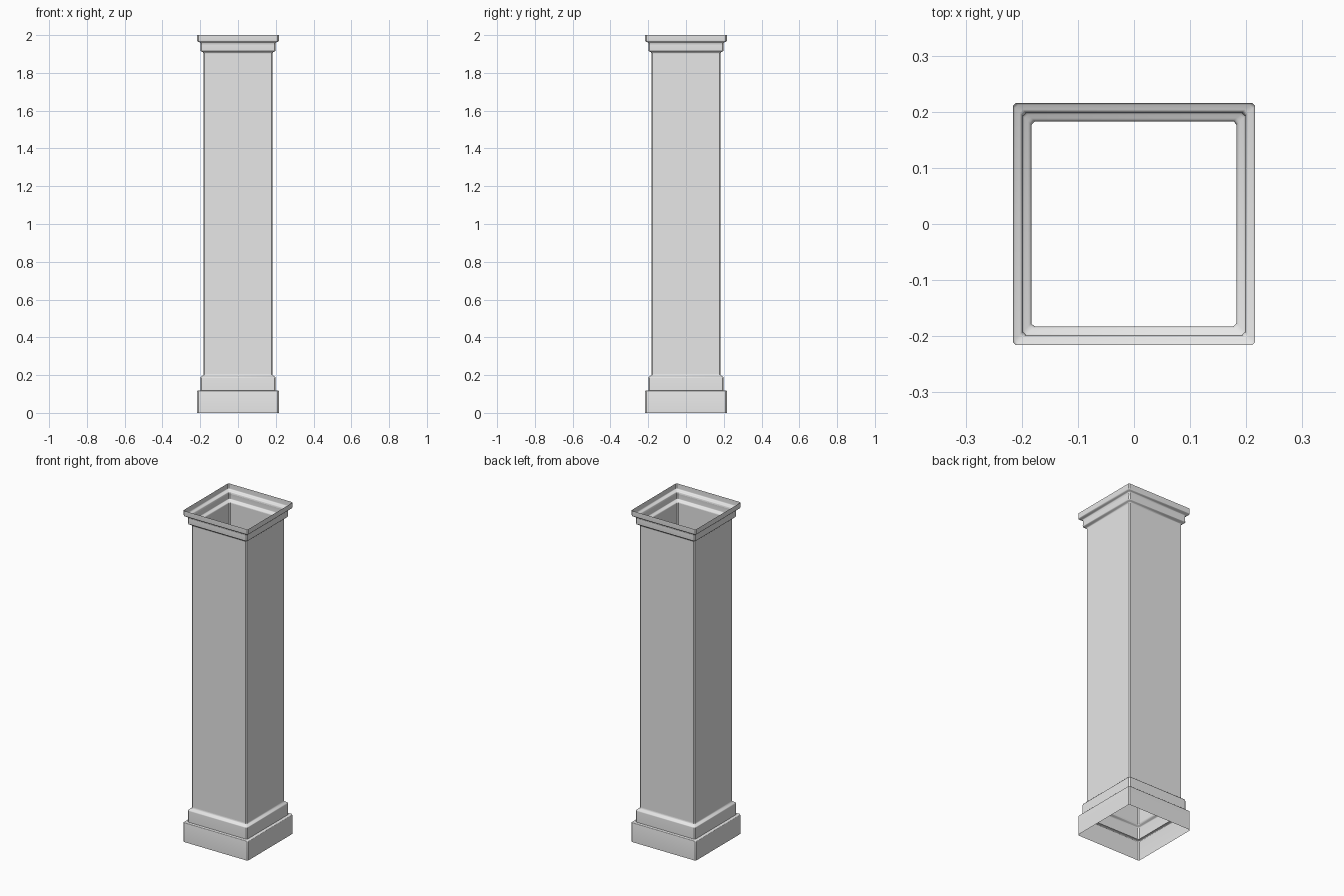
import bpy
import bmesh
import math

cube = bpy.data.objects.get("Cube")
if cube:
    bpy.data.objects.remove(cube, do_unlink=True)

# One plain grey for the whole column
grey = bpy.data.materials.new("light grey")
grey.use_nodes = True
grey.diffuse_color = (0.8, 0.8, 0.8, 1)
grey.node_tree.nodes["Principled BSDF"].inputs["Base Color"].default_value = (0.8, 0.8, 0.8, 1)

CHAMFER = 0.006  # cut on the vertical corners
SHAFT = 0.183    # half width of the shaft
STEP = 0.199     # half width of the inner mouldings
EDGE = 0.216     # half width of the plinth and crown


def arc(cx, cz, rx, rz, start, end, steps=5):
    """Elliptical arc of (half width, height) profile points, angles in degrees."""
    angles = [math.radians(start + (end - start) * i / steps) for i in range(steps + 1)]
    return [(cx + rx * math.cos(a), cz + rz * math.sin(a)) for a in angles]


def square_sweep(name, profile):
    """Sweep a profile around a square with chamfered corners, open at both ends."""
    bm = bmesh.new()
    rings = []
    for h, z in profile:
        c = h - CHAMFER
        corners = [(h, -c), (h, c), (c, h), (-c, h), (-h, c), (-h, -c), (-c, -h), (c, -h)]
        rings.append([bm.verts.new((x, y, z)) for x, y in corners])
    for low, high in zip(rings, rings[1:]):
        for i in range(8):
            j = (i + 1) % 8
            bm.faces.new((low[i], low[j], high[j], high[i]))
    mesh = bpy.data.meshes.new(name)
    bm.to_mesh(mesh)
    bm.free()
    mesh.materials.append(grey)
    obj = bpy.data.objects.new(name, mesh)
    bpy.context.collection.objects.link(obj)
    bpy.ops.object.select_all(action="DESELECT")
    obj.select_set(True)
    bpy.context.view_layer.objects.active = obj
    bpy.ops.object.shade_smooth_by_angle(angle=math.radians(35))
    return obj


# Square plinth with a slightly eased top edge and a flat shelf
square_sweep("plinth", [(EDGE, 0)] + arc(EDGE - 0.004, 0.114, 0.004, 0.004, 0, 90, 3)
             + [(STEP, 0.118)])

# Base moulding: upright band, rounded shoulder, then a cove into the shaft
square_sweep("base_moulding", [(STEP, 0.118)]
             + arc(STEP - 0.007, 0.184, 0.007, 0.008, 0, 65, 4)
             + arc(SHAFT + 0.009, 0.207, 0.009, 0.013, 240, 180, 4))

# Plain hollow shaft
square_sweep("shaft", [(SHAFT, 0.207), (SHAFT, 1.902)])

# Neck moulding: small cove flaring out to an upright band
square_sweep("neck_moulding", arc(SHAFT + 0.009, 1.902, 0.009, 0.010, 180, 110, 4)
             + arc(STEP - 0.007, 1.921, 0.007, 0.007, -65, 0, 4)
             + [(STEP - 0.001, 1.950)])

# Crown: cove out to the open top rim
square_sweep("crown", [(STEP - 0.001, 1.950)]
             + arc(STEP + 0.008, 1.954, 0.008, 0.009, 180, 110, 4)
             + arc(EDGE - 0.008, 1.972, 0.008, 0.008, -60, 0, 4)
             + [(EDGE, 2.0)])
